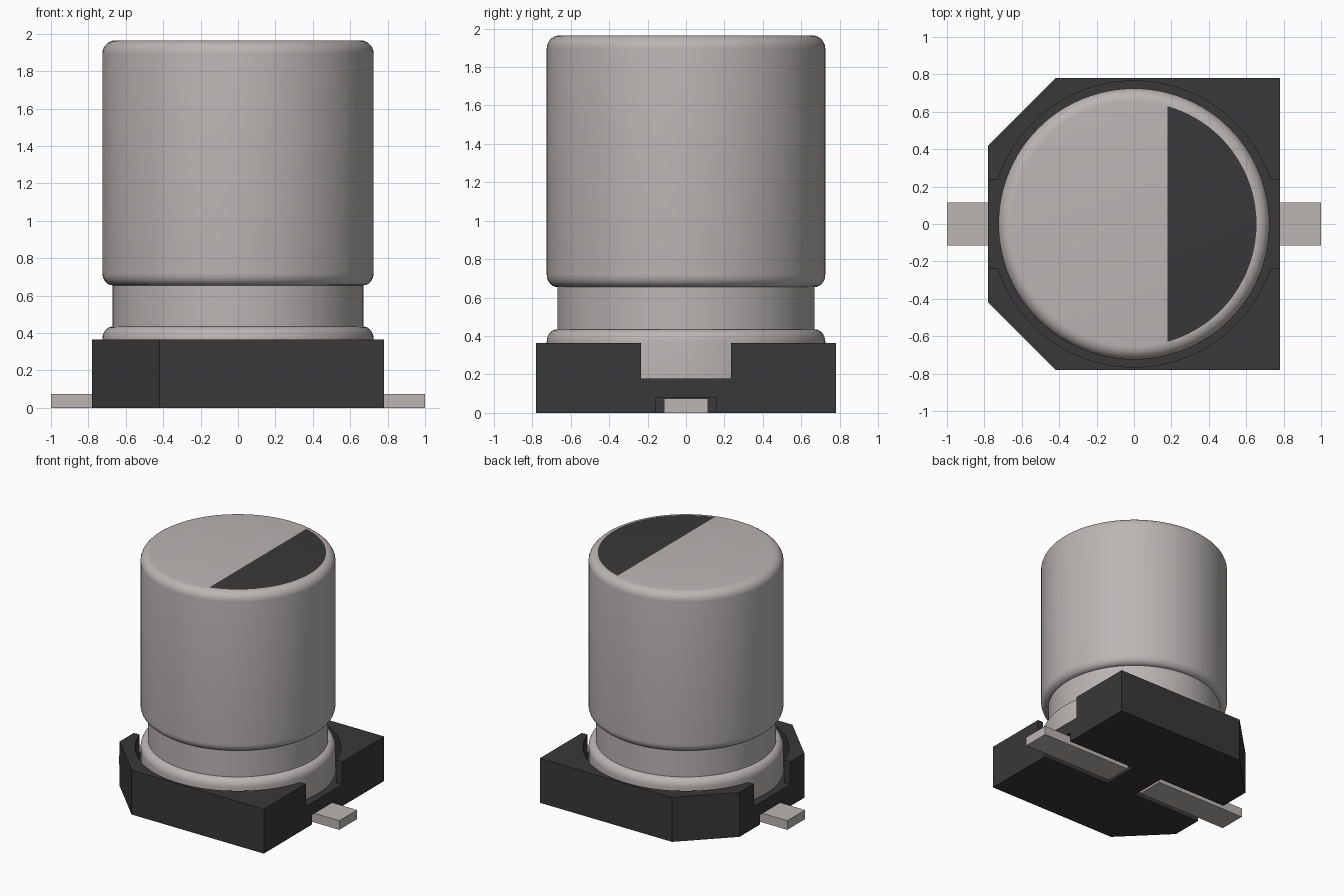
import bpy, bmesh
from math import sin, cos, pi, radians

if "Cube" in bpy.data.objects:
    bpy.data.objects.remove(bpy.data.objects["Cube"], do_unlink=True)


def material(name, colour):
    m = bpy.data.materials.new(name)
    m.use_nodes = True
    m.diffuse_color = (*colour, 1)
    m.node_tree.nodes["Principled BSDF"].inputs["Base Color"].default_value = (*colour, 1)
    return m


METAL = material("warm grey metal", (0.49, 0.465, 0.455))
DARK = material("dark plastic", (0.04, 0.04, 0.04))


def make_object(name, bm, *mats):
    bmesh.ops.recalc_face_normals(bm, faces=bm.faces)
    mesh = bpy.data.meshes.new(name)
    bm.to_mesh(mesh)
    bm.free()
    for m in mats:
        mesh.materials.append(m)
    obj = bpy.data.objects.new(name, mesh)
    bpy.context.collection.objects.link(obj)
    return obj


def smooth(obj):
    bpy.ops.object.select_all(action='DESELECT')
    obj.select_set(True)
    bpy.context.view_layer.objects.active = obj
    bpy.ops.object.shade_smooth_by_angle(angle=radians(30))


def prism(name, outline, z0, z1, *mats):
    bm = bmesh.new()
    face = bm.faces.new([bm.verts.new((x, y, z0)) for x, y in outline])
    ext = bmesh.ops.extrude_face_region(bm, geom=[face])
    bmesh.ops.translate(bm, vec=(0, 0, z1 - z0),
                        verts=[v for v in ext["geom"] if isinstance(v, bmesh.types.BMVert)])
    return make_object(name, bm, *mats)


def block(name, x0, x1, half_y, z0, z1, *mats):
    return prism(name, [(x0, -half_y), (x1, -half_y), (x1, half_y), (x0, half_y)], z0, z1, *mats)


def circle(radius, n=96):
    return [(radius * cos(2 * pi * i / n), radius * sin(2 * pi * i / n)) for i in range(n)]


def arc(r, z, rr, rz, start, end, n=7):
    angles = [radians(start + (end - start) * i / n) for i in range(n + 1)]
    return [(r + rr * cos(a), z + rz * sin(a)) for a in angles]


# Moulded base with two chamfered corners
S, C, TOP, FLOOR = 0.78, 0.42, 0.365, 0.18
base = prism("base", [(S, -S), (S, S), (-C, S), (-S, C), (-S, -C), (-C, -S)], 0, TOP, DARK)

# Round well, side notches and lead channels cut from the base
cutters = [prism("well_cutter", circle(0.765), FLOOR, 0.5, DARK)]
for side in (-1, 1):
    a, b = sorted((side * 0.5, side * 0.9))
    cutters.append(block("notch_cutter", a, b, 0.235, FLOOR, 0.5, DARK))
    a, b = sorted((side * 0.14, side * 0.9))
    cutters.append(block("channel_cutter", a, b, 0.155, -0.1, 0.08, DARK))
bpy.context.view_layer.objects.active = base
for cutter in cutters:
    cutter.hide_render = True
    mod = base.modifiers.new("cut", 'BOOLEAN')
    mod.operation, mod.solver, mod.object = 'DIFFERENCE', 'EXACT', cutter
    bpy.ops.object.modifier_apply(modifier=mod.name)
    bpy.data.objects.remove(cutter, do_unlink=True)
smooth(base)

# Metal can: lathed profile with a crimped neck and rounded shoulders
R, NECK, HEIGHT = 0.725, 0.67, 1.965
profile = ([(R, FLOOR)]
           + arc(NECK, 0.37, R - NECK, 0.065, 0, 90)
           + arc(NECK, 0.72, R - NECK, 0.065, -90, 0)
           + arc(R - 0.07, HEIGHT - 0.07, 0.07, 0.07, 0, 90))
bm = bmesh.new()
rings = [[bm.verts.new((x, y, z)) for x, y in circle(r)] for r, z in profile]
for low, high in zip(rings, rings[1:]):
    for i in range(len(low)):
        j = (i + 1) % len(low)
        bm.faces.new((low[i], low[j], high[j], high[i]))
bm.faces.new(rings[0])
cap = bm.faces.new(rings[-1])

# Polarity mark: the cap is split and its +x segment is dark
bmesh.ops.bisect_plane(bm, geom=[cap, *cap.edges, *cap.verts],
                       plane_co=(0.18, 0, 0), plane_no=(1, 0, 0))
for f in bm.faces:
    if all(v.co.z > HEIGHT - 1e-4 and v.co.x > 0.179 for v in f.verts):
        f.material_index = 1
smooth(make_object("can", bm, METAL, DARK))

# Flat leads under the base
for name, side in (("left_lead", 1), ("right_lead", -1)):
    a, b = sorted((side * 0.16, side * 1.0))
    block(name, a, b, 0.115, 0, 0.075, METAL)
